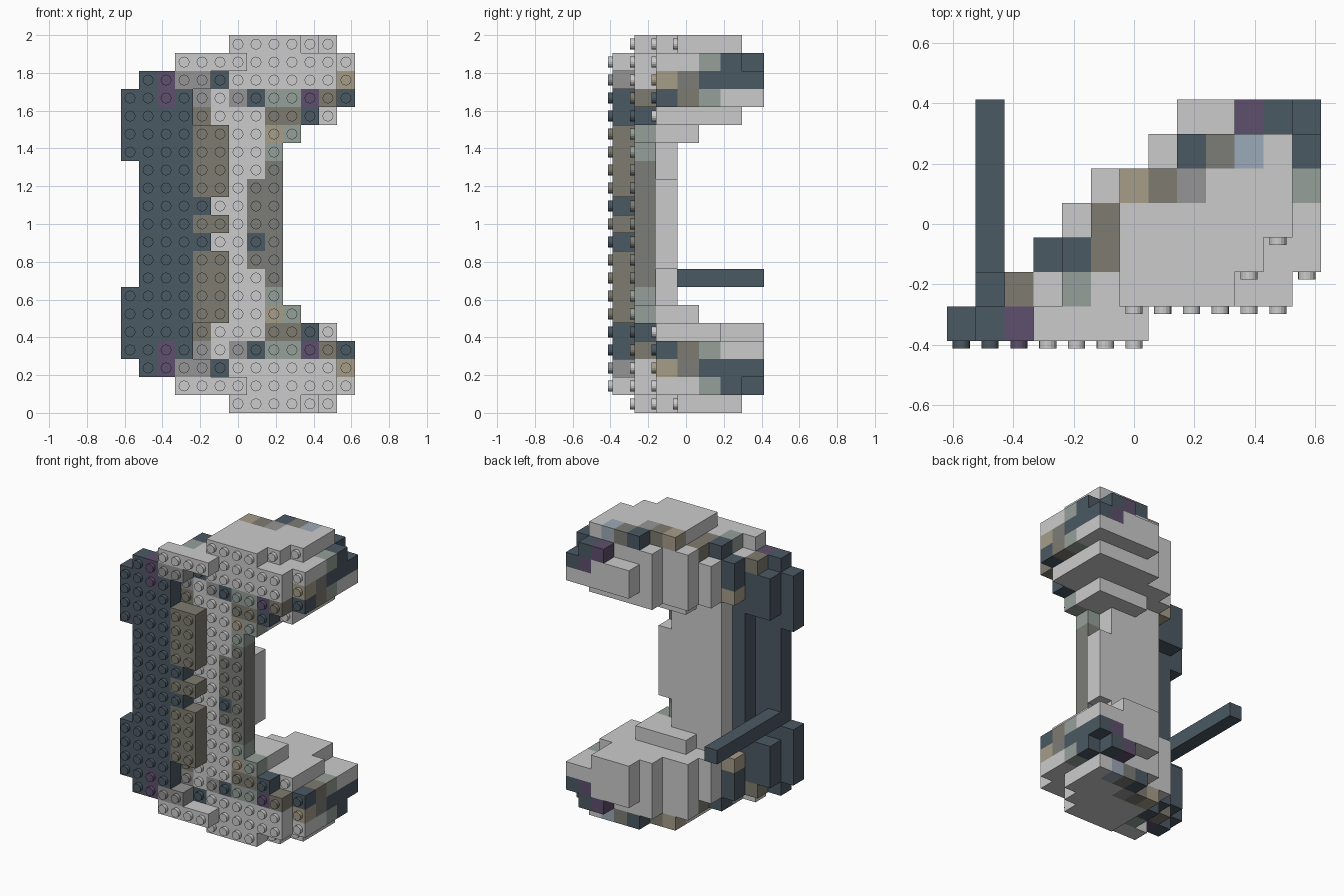
import bpy, bmesh, math
from mathutils import Matrix, Vector

if "Cube" in bpy.data.objects:
    bpy.data.objects.remove(bpy.data.objects["Cube"])

# Brick grid: 13 columns (x), 7 courses (y, front to back), 21 rows (z, from the top)
U, H = 2 / 21, 0.8 / 7
X0, Y0 = -6.5 * U, -0.388
STUD_R, STUD_H = 0.3 * U, 0.25 * U

COLOURS = {
    "light": None,
    "dark": (0.07, 0.1, 0.125, 1), "brown": (0.21, 0.2, 0.16, 1),
    "slate": (0.2, 0.2, 0.185, 1), "tan": (0.38, 0.34, 0.25, 1),
    "green": (0.3, 0.35, 0.32, 1), "purple": (0.11, 0.08, 0.15, 1),
    "mid": (0.3, 0.3, 0.3, 1), "blue": (0.33, 0.4, 0.48, 1),
}
cells = {}


def run(course, r0, r1, c0, c1, colour, mirror=True):
    """Fill rows r0..r1, columns c0..c1 of a course, mirrored top to bottom."""
    for r in range(r0, r1 + 1):
        for c in range(c0, c1 + 1):
            cells[c, course, r] = colour
            if mirror:
                cells[c, course, 20 - r] = colour


def recolour(course, r, c0, c1, colour):
    for c in range(c0, c1 + 1):
        for row in (r, 20 - r):
            if (c, course, row) in cells:
                cells[c, course, row] = colour


# front edge slab and its raised panels
run(0, 1, 1, 3, 6, "light")
run(0, 2, 2, 1, 4, "dark")
run(0, 3, 6, 0, 3, "dark")
run(0, 7, 10, 1, 3, "dark")
run(0, 9, 9, 4, 4, "dark")
run(0, 5, 8, 4, 5, "brown")
run(0, 10, 10, 4, 5, "brown")

# spine
run(1, 3, 5, 1, 2, "dark")
run(1, 2, 2, 2, 2, "dark")
run(1, 2, 10, 3, 3, "dark")
run(1, 4, 10, 4, 8, "light")
run(2, 3, 10, 4, 7, "light")
run(2, 8, 10, 8, 8, "light")

# curled arms, one course after another
for course, r0, r1, c0, c1 in (
    (1, 0, 0, 6, 9), (1, 1, 1, 4, 11), (1, 2, 3, 4, 11), (1, 4, 4, 4, 10), (1, 5, 5, 4, 9),
    (2, 0, 0, 6, 10), (2, 1, 1, 4, 12), (2, 2, 3, 3, 12), (2, 4, 4, 3, 11), (2, 5, 5, 4, 9),
    (3, 0, 0, 6, 11), (3, 1, 1, 5, 12), (3, 2, 3, 4, 12),
    (3, 4, 4, 4, 11), (3, 5, 5, 6, 9),
    (4, 0, 0, 6, 11), (4, 1, 3, 5, 12), (4, 4, 4, 5, 11),
    (5, 0, 0, 8, 11), (5, 1, 3, 7, 12), (5, 4, 4, 7, 11),
    (6, 1, 1, 10, 11), (6, 2, 3, 8, 12),
):
    run(course, r0, r1, c0, c1, "light")
# lower arm has an extra ledge at the back
run(6, 16, 16, 8, 10, "light", mirror=False)
del cells[11, 5, 16]

# rear handle bar
for course in range(1, 7):
    run(course, 13, 13, 1, 1, "dark", mirror=False)

# coloured bricks scattered along the edges
for r in (2, 3):
    recolour(0, r, 2, 2, "purple")
recolour(0, 2, 3, 4, "mid")
for r, c0, c1, col in (
    (2, 2, 2, "brown"), (2, 3, 3, "light"), (1, 4, 4, "green"), (2, 5, 5, "dark"),
    (3, 4, 4, "mid"), (3, 6, 6, "mid"), (3, 7, 7, "dark"), (3, 8, 9, "green"),
    (3, 10, 10, "purple"), (3, 11, 11, "brown"),
    (4, 4, 4, "brown"), (4, 8, 9, "brown"), (4, 10, 10, "dark"), (5, 8, 8, "tan"),
    (5, 9, 9, "green"), (6, 8, 8, "green"), (7, 8, 8, "slate"), (8, 7, 8, "slate"),
    (9, 7, 8, "slate"), (10, 7, 8, "slate"),
):
    recolour(1, r, c0, c1, col)
cells[7, 1, 11] = "dark"
recolour(2, 4, 3, 3, "tan")
for course, r, c0, c1, col in (
    (2, 2, 3, 3, "dark"), (2, 1, 4, 4, "dark"), (2, 1, 5, 5, "brown"), (2, 2, 12, 12, "tan"),
    (2, 3, 3, 3, "dark"), (2, 3, 12, 12, "dark"),
    (3, 1, 5, 5, "brown"), (3, 2, 12, 12, "slate"), (3, 3, 12, 12, "brown"),
    (4, 0, 6, 6, "tan"), (4, 0, 7, 7, "brown"), (4, 0, 8, 8, "mid"), (4, 1, 12, 12, "green"),
    (4, 2, 12, 12, "dark"), (4, 3, 12, 12, "green"),
    (5, 0, 8, 8, "dark"), (5, 0, 9, 9, "slate"), (5, 0, 10, 10, "blue"), (5, 1, 12, 12, "dark"),
    (5, 2, 12, 12, "dark"), (6, 1, 10, 10, "purple"), (6, 1, 11, 11, "dark"),
    (6, 2, 11, 11, "purple"), (6, 2, 12, 12, "dark"),
):
    recolour(course, r, c0, c1, col)


def finish(bm, name, colour):
    bmesh.ops.remove_doubles(bm, verts=bm.verts, dist=1e-5)
    bmesh.ops.recalc_face_normals(bm, faces=bm.faces)
    mesh = bpy.data.meshes.new(name)
    bm.to_mesh(mesh)
    bm.free()
    obj = bpy.data.objects.new(name, mesh)
    bpy.context.collection.objects.link(obj)
    if COLOURS[colour]:
        mat = bpy.data.materials.get(colour) or bpy.data.materials.new(colour)
        mat.diffuse_color = COLOURS[colour]
        mat.use_nodes = True
        mat.node_tree.nodes["Principled BSDF"].inputs["Base Color"].default_value = mat.diffuse_color
        mesh.materials.append(mat)


def add_brick(bm, c, k, r):
    """Add only the faces of a cell that are not covered by a neighbour."""
    size = Vector((U, H, U))
    mid = Vector((X0 + (c + 0.5) * U, Y0 + (k + 0.5) * H, 2 - (r + 0.5) * U))
    for axis in range(3):
        for s in (-1, 1):
            n = [c, k, r]
            n[axis] += -s if axis == 2 else s
            if tuple(n) in cells:
                continue
            b, d = (axis + 1) % 3, (axis + 2) % 3
            quad = []
            for p, q in ((-1, -1), (1, -1), (1, 1), (-1, 1)):
                v = mid.copy()
                v[axis] += s * size[axis] / 2
                v[b] += p * s * size[b] / 2
                v[d] += q * size[d] / 2
                quad.append(bm.verts.new(v))
            bm.faces.new(quad)


def add_stud(bm, c, k, r):
    pos = Vector((X0 + (c + 0.5) * U, Y0 + k * H - STUD_H / 2, 2 - (r + 0.5) * U))
    bmesh.ops.create_cone(bm, cap_ends=True, segments=16, radius1=STUD_R, radius2=STUD_R,
                          depth=STUD_H, matrix=Matrix.Translation(pos) @ Matrix.Rotation(math.pi / 2, 4, 'X'))


# one brick object and one stud object per colour
for colour in COLOURS:
    bricks, studs = bmesh.new(), bmesh.new()
    for (c, k, r), col in cells.items():
        if col == colour:
            add_brick(bricks, c, k, r)
            if (c, k - 1, r) not in cells:
                add_stud(studs, c, k, r)
    finish(bricks, colour + "_bricks", colour)
    finish(studs, colour + "_studs", colour)
